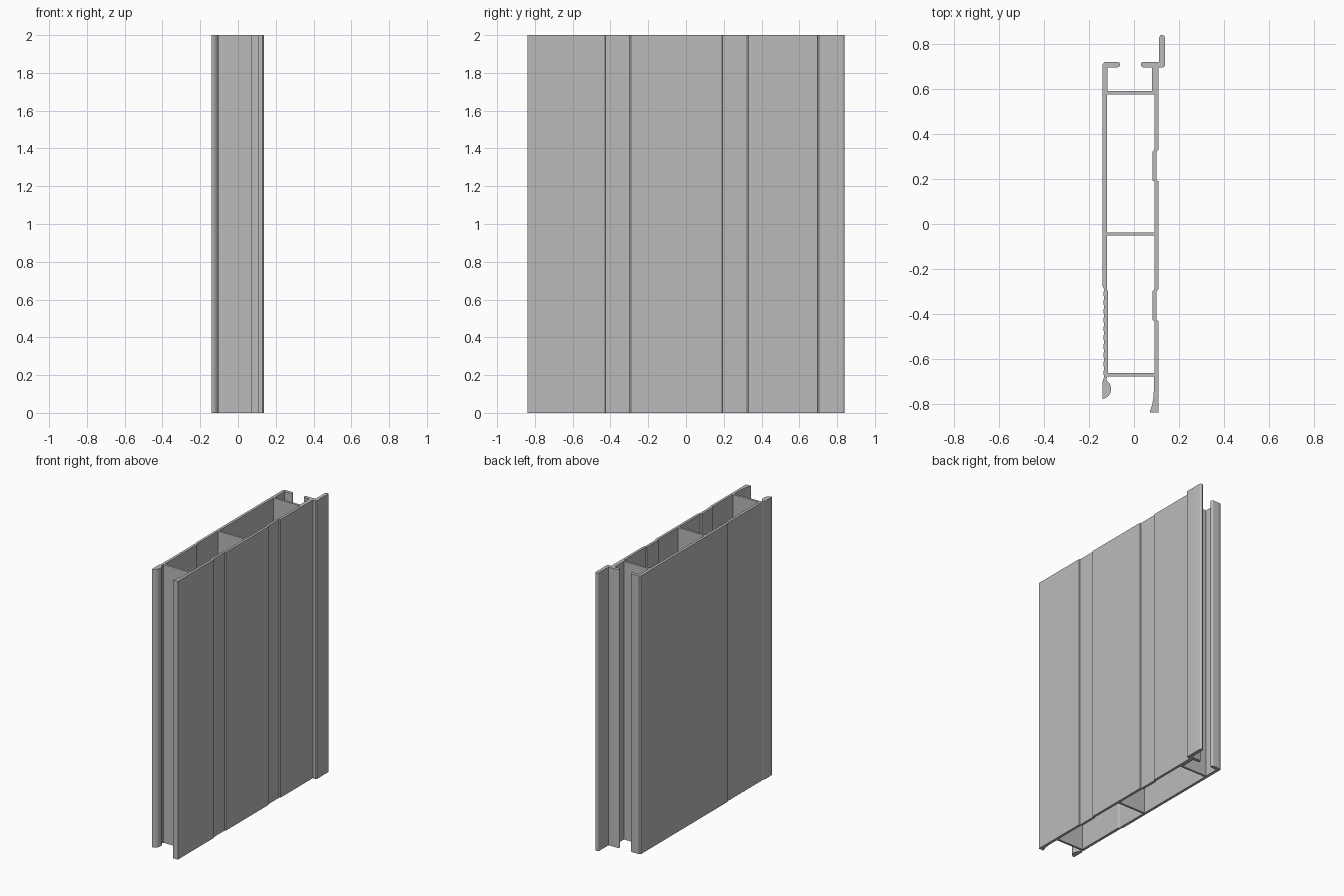
import bpy, bmesh, math

if "Cube" in bpy.data.objects:
    bpy.data.objects.remove(bpy.data.objects["Cube"], do_unlink=True)

HEIGHT = 2.0
RECESS = 0.007
GROOVES = [(0.33, 0.19), (-0.29, -0.43)]     # shallow bands in the right wall
RIPPLE_TOP, RIPPLE_END = -0.29, -0.68        # rippled zone of the left wall


def right_wall(x, top, bottom):
    """Points down the stepped right wall between two levels."""
    pts = [(x, top)]
    for a, b in GROOVES:
        if top > a and b > bottom:
            pts += [(x, a), (x - RECESS, a - 0.008), (x - RECESS, b + 0.003), (x, b)]
    return pts + [(x, bottom)]


def ripples(x, waves=5, steps=8):
    """Points down the fluted lower part of the left wall."""
    pts = []
    for i in range(waves * steps + 1):
        t = i / (waves * steps)
        y = RIPPLE_TOP + (RIPPLE_END - RIPPLE_TOP) * t
        pts.append((x + RECESS - 0.003 * math.sin(t * waves * math.tau) ** 2, y))
    return pts


def arc(cx, cy, rx, ry, start, end, n=8):
    """Points along an elliptical arc, angles in degrees."""
    return [(cx + rx * math.cos(math.radians(start + (end - start) * i / n)),
             cy + ry * math.sin(math.radians(start + (end - start) * i / n)))
            for i in range(n + 1)]


# Outer outline, clockwise from the upper left corner
outline = [(-0.14, 0.71), (-0.13, 0.72)]
outline += arc(-0.074, 0.708, 0.012, 0.012, 90, -90)              # left hook
outline += [(-0.118, 0.696), (-0.118, 0.59), (0.08, 0.59), (0.08, 0.696)]
outline += arc(0.042, 0.708, 0.012, 0.012, 270, 90)               # right hook
outline += [(0.112, 0.72)]
outline += arc(0.1245, 0.827, 0.0125, 0.0125, 180, 0)             # tall fin
outline += [(0.137, 0.703), (0.13, 0.696)]
outline += right_wall(0.108, 0.696, -0.838)
outline += [(0.07, -0.838), (0.073, -0.825), (0.08, -0.805),      # flared foot
            (0.086, -0.775), (0.088, -0.74), (0.088, -0.678)]
outline += [(-0.118, -0.678), (-0.122, -0.69)]
outline += arc(-0.143, -0.733, 0.041, 0.044, 55, -85, 14)         # rounded lip
outline += [(-0.14, -0.70), (-0.135, -0.685)]
outline += list(reversed(ripples(-0.14)))
outline += [(-0.14, RIPPLE_TOP + 0.015)]

# Two hollow chambers divided by the middle web
upper = right_wall(0.09, 0.575, -0.037) + [(-0.121, -0.037), (-0.121, 0.575)]
lower = right_wall(0.09, -0.052, -0.662)
lower += [(-0.115, -0.662), (-0.115, RIPPLE_TOP - 0.01),
          (-0.121, RIPPLE_TOP), (-0.121, -0.052)]

# Extrude the section into a solid mesh
curve = bpy.data.curves.new("panel_section", 'CURVE')
curve.dimensions = '2D'
curve.fill_mode = 'BOTH'
curve.extrude = HEIGHT / 2
for loop in (outline, upper, lower):
    spline = curve.splines.new('POLY')
    spline.points.add(len(loop) - 1)
    for point, (x, y) in zip(spline.points, loop):
        point.co = (x, y, 0, 1)
    spline.use_cyclic_u = True

section = bpy.data.objects.new("panel_section", curve)
bpy.context.collection.objects.link(section)
graph = bpy.context.evaluated_depsgraph_get()
mesh = bpy.data.meshes.new_from_object(section.evaluated_get(graph))
bpy.data.objects.remove(section, do_unlink=True)

bm = bmesh.new()
bm.from_mesh(mesh)
bmesh.ops.remove_doubles(bm, verts=bm.verts, dist=0.0001)
bmesh.ops.translate(bm, verts=bm.verts, vec=(0, 0, HEIGHT / 2))
bmesh.ops.recalc_face_normals(bm, faces=bm.faces)
bm.to_mesh(mesh)
bm.free()
mesh.name = "hollow_panel"

# Plain grey metal
grey = bpy.data.materials.new("grey")
grey.use_nodes = True
colour = (0.5, 0.5, 0.5, 1)
grey.diffuse_color = colour
grey.node_tree.nodes["Principled BSDF"].inputs["Base Color"].default_value = colour
mesh.materials.clear()
mesh.materials.append(grey)

panel = bpy.data.objects.new("hollow_panel", mesh)
bpy.context.collection.objects.link(panel)
bpy.context.view_layer.objects.active = panel
panel.select_set(True)
bpy.ops.object.shade_smooth_by_angle(angle=math.radians(30))
